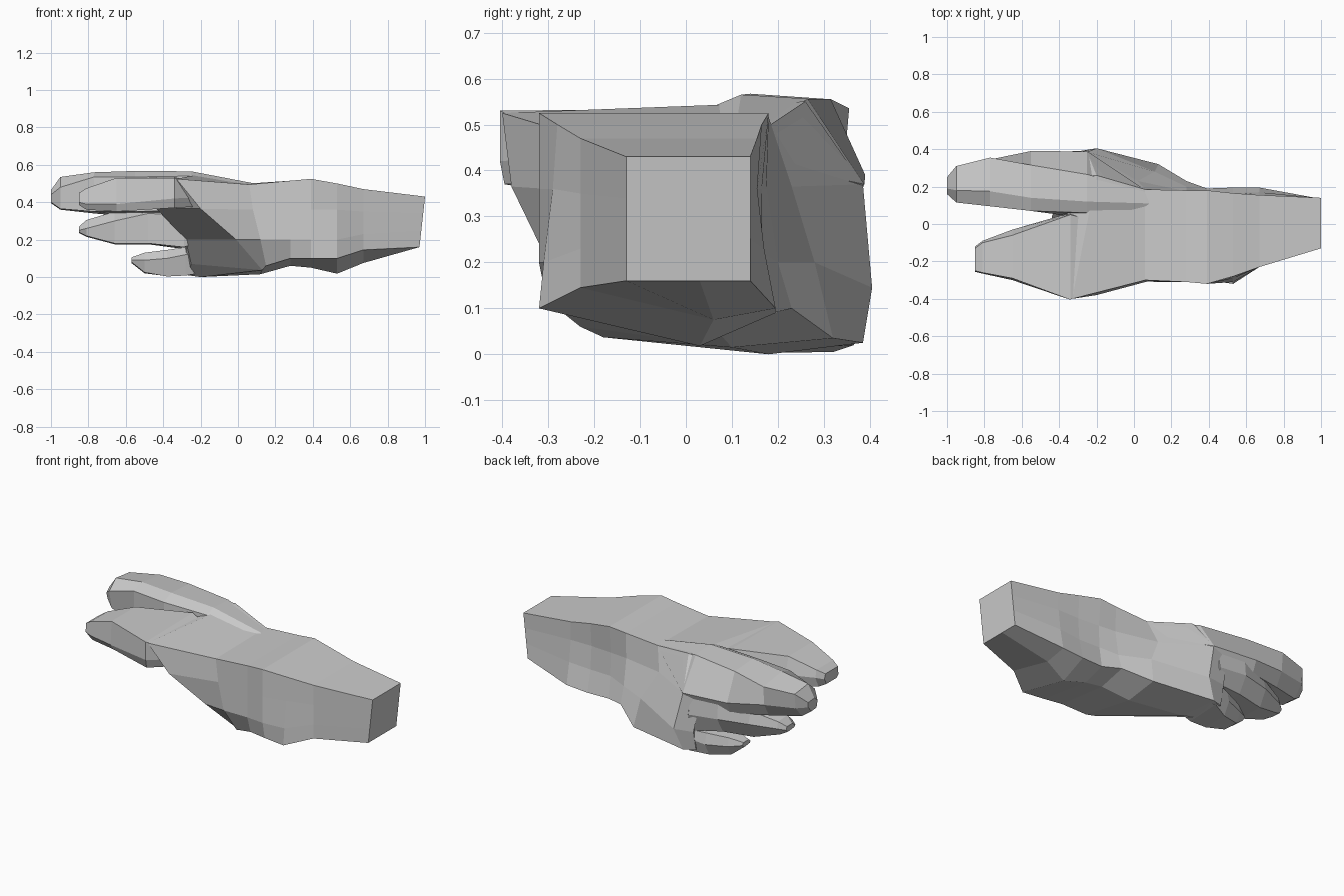
import bpy, bmesh


def loft(name, rings, cap_start=True, cap_end=True):
    """Skin a flat-shaded tube through rings of (x, y, z) points."""
    bm = bmesh.new()
    loops = [[bm.verts.new(p) for p in ring] for ring in rings]
    n = len(loops[0])
    for a, b in zip(loops, loops[1:]):
        for i in range(n):
            j = (i + 1) % n
            bm.faces.new((a[i], a[j], b[j], b[i]))
    if cap_start:
        bm.faces.new(loops[0])
    if cap_end:
        bm.faces.new(loops[-1])
    bmesh.ops.recalc_face_normals(bm, faces=bm.faces)
    mesh = bpy.data.meshes.new(name)
    bm.to_mesh(mesh)
    bm.free()
    ob = bpy.data.objects.new(name, mesh)
    bpy.context.collection.objects.link(ob)
    return ob


def at(x, *yz):
    """Ring of (y, z) points standing at one x."""
    return [(x, y, z) for y, z in yz]


# Ring order: front top, two front mids, front bottom, back bottom, three back mids, back top
heel = at(.39, (-.32, .525), (-.32, .36), (-.32, .2), (-.3, .1),
          (.05, .05), (.19, .09), (.17, .22), (.165, .36), (.18, .525))

# Wrist
end = at(1, (-.13, .43), (-.13, .34), (-.13, .25), (-.13, .16),
         (.03, .16), (.14, .16), (.14, .25), (.14, .34), (.14, .43))
end = [(1 - (.43 - z) * .11, y, z) for x, y, z in end]
loft("wrist", [
    end,
    at(.67, (-.23, .47), (-.23, .35), (-.23, .23), (-.23, .145),
       (.06, .075), (.195, .1), (.17, .23), (.155, .36), (.155, .47)),
    at(.53, (-.28, .5), (-.29, .36), (-.31, .2), (-.32, .1),
       (.03, .018), (.195, .09), (.165, .22), (.155, .36), (.165, .5)),
    heel], cap_end=False)

# Palm, ending in a slanted edge that turns in under the thumb
loft("palm", [
    heel,
    at(.28, (-.31, .515), (-.31, .36), (-.31, .2), (-.28, .1),
       (.06, .06), (.23, .1), (.2, .2), (.175, .36), (.18, .515)),
    [(.06, -.3, .495), (.08, -.305, .36), (.12, -.31, .2), (.15, -.23, .06),
     (.12, .1, .015), (.13, .32, .035), (.11, .28, .2), (.02, .23, .365), (.06, .185, .5)],
    [(-.33, -.4, .525), (-.2, -.38, .365), (-.01, -.3, .2), (.13, -.18, .037),
     (-.2, .18, 0), (-.25, .385, .025), (-.2, .405, .145), (-.25, .385, .37), (-.2, .26, .55)],
    [(-.36, .03, .5), (-.44, .04, .37), (-.28, .1, .2), (-.25, .12, .07),
     (-.27, .2, .01), (-.32, .36, .03), (-.32, .385, .15), (-.36, .37, .36), (-.32, .26, .54)]],
    cap_start=False)

# Finger ring order: front low, front high, top, back high, back mid, back low
loft("index_finger", [
    at(.08, (.02, .4), (.08, .49), (.11, .502), (.17, .495), (.15, .42), (.1, .38)),
    at(-.25, (.03, .36), (.06, .54), (.12, .565), (.265, .556), (.388, .37), (.36, .3)),
    at(-.55, (.07, .35), (.07, .535), (.14, .567), (.315, .555), (.39, .39), (.36, .32)),
    at(-.77, (.1, .35), (.095, .535), (.175, .56), (.355, .535), (.345, .42), (.3, .34)),
    at(-.95, (.14, .365), (.115, .48), (.18, .535), (.31, .52), (.3, .43), (.24, .36)),
    at(-1, (.17, .4), (.16, .44), (.19, .465), (.25, .46), (.25, .43), (.22, .395))])

loft("middle_finger", [
    at(-.15, (.12, .2), (.12, .32), (.16, .36), (.26, .34), (.3, .26), (.28, .2)),
    at(-.29, (.09, .16), (.07, .33), (.16, .38), (.375, .365), (.39, .25), (.375, .15)),
    at(-.48, (.1, .18), (.09, .34), (.17, .38), (.375, .38), (.385, .27), (.33, .175)),
    at(-.66, (.12, .18), (.1, .3), (.17, .35), (.32, .345), (.34, .27), (.29, .175)),
    at(-.81, (.14, .22), (.13, .26), (.18, .305), (.27, .3), (.28, .26), (.25, .215)),
    at(-.85, (.17, .24), (.16, .25), (.19, .27), (.24, .27), (.25, .25), (.23, .235))])

loft("small_finger", [
    at(-.15, (.17, .03), (.16, .11), (.18, .15), (.3, .14), (.31, .1), (.3, .04)),
    at(-.28, (.15, .008), (.12, .12), (.18, .16), (.375, .155), (.38, .1), (.365, .02)),
    at(-.38, (.16, .003), (.13, .1), (.18, .145), (.345, .145), (.36, .08), (.32, .005)),
    at(-.5, (.18, .025), (.16, .09), (.2, .13), (.3, .13), (.31, .08), (.28, .02)),
    at(-.57, (.2, .08), (.19, .09), (.21, .105), (.26, .105), (.27, .09), (.25, .075))])

# Thumb: front low, front mid, front high, back high, back mid, back low
loft("thumb", [
    at(-.15, (-.25, .38), (-.28, .43), (-.28, .47), (0, .48), (0, .45), (0, .38)),
    at(-.34, (-.395, .37), (-.405, .42), (-.405, .53), (.05, .535), (.06, .45), (.03, .37)),
    at(-.65, (-.27, .35), (-.3, .39), (-.29, .53), (-.06, .53), (-.03, .43), (-.03, .36)),
    at(-.81, (-.25, .36), (-.265, .39), (-.26, .475), (-.1, .475), (-.09, .43), (-.12, .365)),
    at(-.85, (-.24, .385), (-.255, .4), (-.25, .45), (-.13, .45), (-.12, .42), (-.14, .385))])
